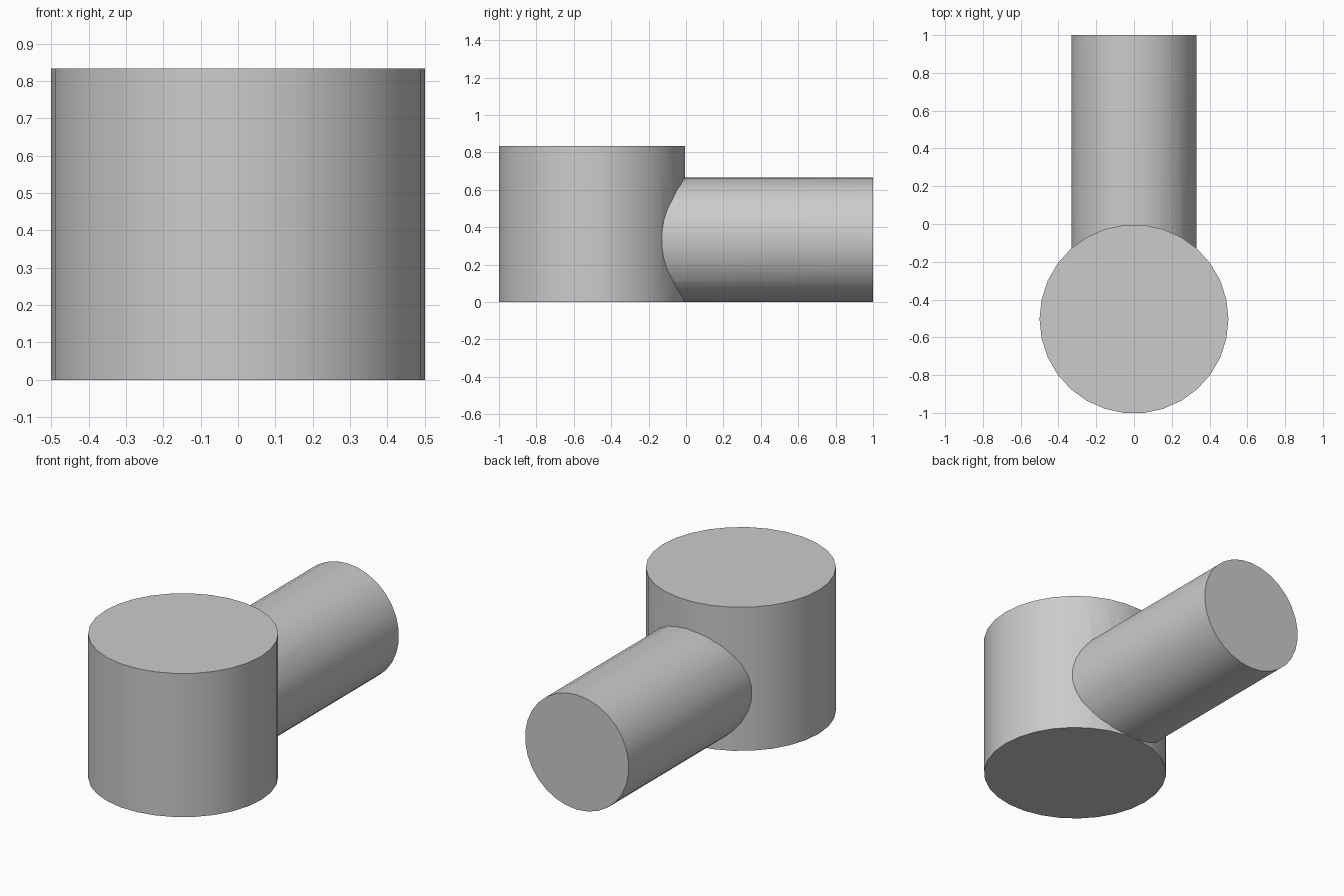
import bpy
import math

cube = bpy.data.objects.get("Cube")
if cube:
    bpy.data.objects.remove(cube, do_unlink=True)

SIDES = 30

gray = bpy.data.materials.new("plain gray")
gray.use_nodes = True
color = (0.6, 0.6, 0.6, 1.0)
gray.diffuse_color = color
gray.node_tree.nodes["Principled BSDF"].inputs["Base Color"].default_value = color


def cylinder(name, radius, length, center, rotation):
    bpy.ops.mesh.primitive_cylinder_add(
        vertices=SIDES, radius=radius, depth=length, location=center, rotation=rotation)
    part = bpy.context.object
    part.name = name
    part.data.materials.append(gray)
    bpy.ops.object.transform_apply(location=False, rotation=True, scale=False)
    bpy.ops.object.shade_smooth_by_angle(angle=math.radians(30))
    return part


# Upright drum, with corners on the x axis
drum = cylinder("drum", 0.5, 0.833, (0, -0.503, 0.4165), (0, 0, math.pi / 2))

# Horizontal arm running from inside the drum to the back
arm_start, arm_end = -0.5, 1.0
arm = cylinder("arm", 0.333, arm_end - arm_start,
               (0, (arm_start + arm_end) / 2, 0.3335), (math.pi / 2, 0, 0))

# Join the two solids into one clean shell
union = drum.modifiers.new("join arm", "BOOLEAN")
union.operation = "UNION"
union.solver = "EXACT"
union.object = arm
bpy.ops.object.select_all(action="DESELECT")
drum.select_set(True)
bpy.context.view_layer.objects.active = drum
bpy.ops.object.modifier_apply(modifier=union.name)
bpy.data.objects.remove(arm, do_unlink=True)
drum.name = "drum_with_arm"
bpy.ops.object.shade_smooth_by_angle(angle=math.radians(30))
